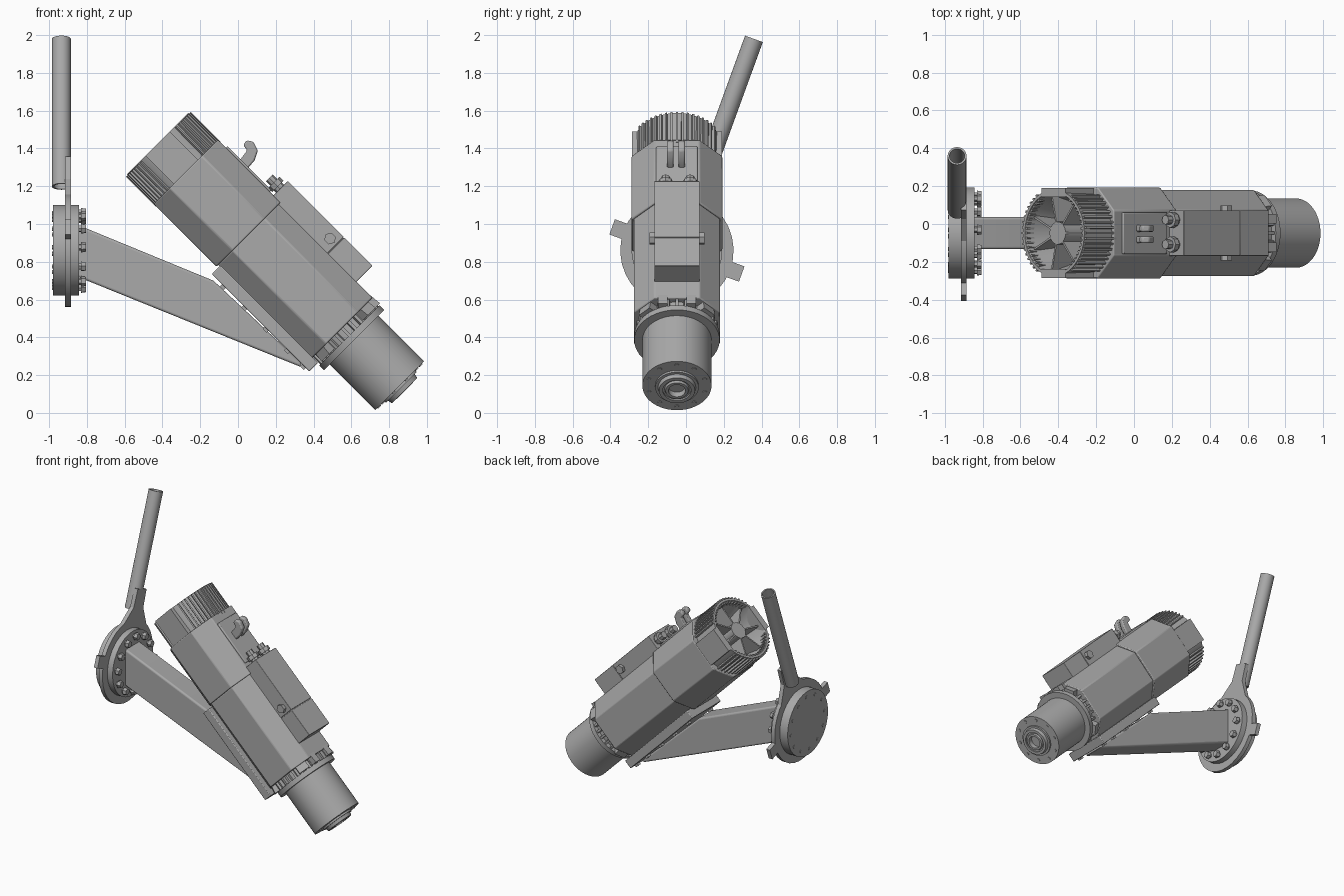
import bpy, bmesh
from math import sin, cos, pi, radians
from mathutils import Matrix, Vector

if "Cube" in bpy.data.objects:
    bpy.data.objects.remove(bpy.data.objects["Cube"])

grey = bpy.data.materials.new("machine grey")
grey.use_nodes = True
COLOUR = (0.4, 0.4, 0.4, 1)
grey.diffuse_color = COLOUR
grey.node_tree.nodes["Principled BSDF"].inputs["Base Color"].default_value = COLOUR

# Motor frame: local x runs down the shaft, z away from the mounting foot
MOTOR = Matrix.Translation((-0.425, -0.048, 1.425)) @ Matrix.Rotation(radians(45), 4, 'Y')
# Wheel frame: local z runs up the handle
WHEEL = Matrix.Translation((-0.91, -0.048, 0.86)) @ Matrix.Rotation(radians(-20), 4, 'X')
WORLD = Matrix.Identity(4)


def finish(name, bm, matrix, bevel=0, segments=2):
    bmesh.ops.recalc_face_normals(bm, faces=bm.faces)
    mesh = bpy.data.meshes.new(name)
    bm.to_mesh(mesh)
    bm.free()
    mesh.materials.append(grey)
    mesh.shade_smooth()
    mesh.set_sharp_from_angle(angle=radians(30))
    obj = bpy.data.objects.new(name, mesh)
    obj.matrix_world = matrix
    bpy.context.scene.collection.objects.link(obj)
    if bevel:
        mod = obj.modifiers.new("Bevel", 'BEVEL')
        mod.width, mod.segments, mod.limit_method = bevel, segments, 'ANGLE'
    return obj


def add_box(bm, x, y, z, turn=0):
    """Box between (min, max) pairs, turned about local x."""
    size = [b - a for a, b in (x, y, z)]
    mid = [(a + b) / 2 for a, b in (x, y, z)]
    m = Matrix.Rotation(turn, 4, 'X') @ Matrix.Translation(mid) @ Matrix.Diagonal((*size, 1))
    bmesh.ops.create_cube(bm, size=1, matrix=m)


def add_lathe(bm, profile, n=48, place=WORLD):
    """Spin (x, radius) points about local x; zero radius closes an end."""
    rings = []
    for x, r in profile:
        count = n if r else 1
        rings.append([bm.verts.new(place @ Vector((x, r * cos(2 * pi * i / n), r * sin(2 * pi * i / n))))
                      for i in range(count)])
    for a, b in zip(rings, rings[1:]):
        for i in range(n):
            j = (i + 1) % n
            loop = [a[i % len(a)], a[j % len(a)], b[j % len(b)], b[i % len(b)]]
            bm.faces.new(list(dict.fromkeys(loop)))


def add_prism(bm, outline, axis, low, high):
    """Extrude a 2D outline along 'X' (outline y,z) or 'Y' (outline x,z)."""
    def point(p, t):
        return (t, *p) if axis == 'X' else (p[0], t, p[1])
    a, b = [[bm.verts.new(point(p, t)) for p in outline] for t in (low, high)]
    bm.faces.new(a)
    bm.faces.new(b)
    for i in range(len(a)):
        j = (i + 1) % len(a)
        bm.faces.new((a[i], a[j], b[j], b[i]))


def lathe(name, profile, matrix, n=48):
    bm = bmesh.new()
    add_lathe(bm, profile, n)
    return finish(name, bm, matrix)


def boxes(name, items, matrix, bevel=0):
    bm = bmesh.new()
    for item in items:
        add_box(bm, *item)
    return finish(name, bm, matrix, bevel)


def cylinder(x0, x1, r):
    return [(x0, 0), (x0, r), (x1, r), (x1, 0)]


def octagon(h, c):
    return [(h, -c), (h, c), (c, h), (-c, h), (-h, c), (-h, -c), (-c, -h), (c, -h)]


# Octagonal housings: rear cover and stator body
for name, half, low, high in (("rear_cover", 0.24, 0.21, 0.68), ("motor_body", 0.228, 0.68, 1.38)):
    bm = bmesh.new()
    add_prism(bm, octagon(half, 0.12), 'X', low, high)
    finish(name, bm, MOTOR, 0.006)

# Round fan shroud, open at the rear
lathe("fan_shroud", [(0.23, 0.225), (0.0, 0.23), (0.0, 0.215), (0.2, 0.16), (0.2, 0)], MOTOR)
lathe("fan_hub", cylinder(0.03, 0.2, 0.06), MOTOR, 24)
boxes("fan_blades", [((0.03, 0.19), (-0.005, 0.005), (0.05, 0.195), 2 * pi * i / 7) for i in range(7)], MOTOR)

# Smooth shroud cheeks and cooling fins above and below
side = [(0.0, 0.22), (-0.09, 0.09)]
boxes("shroud_cheeks", [(side[0], (0.19, 0.238), side[1]), (side[0], (-0.238, -0.19), side[1])], MOTOR)
boxes("cooling_fins", [((0.004, 0.23), (-0.005, 0.005), (0.2, 0.243), base + radians(a))
                       for base in (0, pi) for a in range(-56, 57, 7)], MOTOR)

# Raised lid on the rear cover with a thin seam band behind it
boxes("cover_lid", [((0.27, 0.6), (-0.11, 0.11), (0.23, 0.252))], MOTOR, 0.006)

# Terminal box, its lid joint and hexagonal plug
boxes("terminal_box", [((0.626, 1.046), (-0.12, 0.12), (0.2, 0.347)),
                       ((1.05, 1.26), (-0.12, 0.12), (0.2, 0.347)),
                       ((1.04, 1.06), (-0.115, 0.115), (0.2, 0.342))], MOTOR, 0.003)
bm = bmesh.new()
for y in (-0.13, 0.13):
    add_lathe(bm, cylinder(-0.015, 0.015, 0.032), 6,
              Matrix.Translation((1.0, y, 0.29)) @ Matrix.Rotation(pi / 2, 4, 'Z'))
finish("box_plugs", bm, MOTOR)

# Cable glands at the rear of the terminal box
bm = bmesh.new()
for y in (-0.06, 0.07):
    add_lathe(bm, [(0.545, 0), (0.545, 0.025), (0.58, 0.025), (0.58, 0.042), (0.61, 0.042),
                   (0.61, 0.03), (0.64, 0.03), (0.64, 0)], 8, Matrix.Translation((0, y, 0.29)))
finish("cable_glands", bm, MOTOR)

# Pair of hooked lifting lugs on the cover
bm = bmesh.new()
hook = [(0.37, 0.24), (0.43, 0.24), (0.425, 0.3), (0.4, 0.35), (0.35, 0.365), (0.32, 0.345),
        (0.325, 0.315), (0.36, 0.31)]
for y in (-0.035, 0.025):
    add_prism(bm, hook, 'Y', y - 0.018, y + 0.018)
finish("lifting_lugs", bm, MOTOR, 0.008)

# Gearbox: neck, flange, drum and stepped hollow output
lathe("gearbox_neck", cylinder(1.36, 1.45, 0.195), MOTOR)
lathe("gearbox_flange", cylinder(1.435, 1.47, 0.226), MOTOR)
lathe("gearbox_drum", cylinder(1.46, 1.812, 0.183), MOTOR)
lathe("output_hub", [(1.8, 0.115), (1.825, 0.115), (1.825, 0.1), (1.848, 0.095), (1.848, 0.075),
                     (1.838, 0.075), (1.838, 0.065), (1.85, 0.06), (1.85, 0.045), (1.815, 0.045),
                     (1.815, 0)], MOTOR)
bm = bmesh.new()
for i in range(10):
    spot = Matrix.Rotation(2 * pi * i / 10, 4, 'X') @ Matrix.Translation((0, 0, 0.155))
    add_lathe(bm, cylinder(1.8, 1.817, 0.012), 8, spot)
finish("output_bolts", bm, MOTOR)
boxes("neck_ribs", [((1.36, 1.44), (-0.008, 0.008), (0.18, 0.218), 2 * pi * i / 28)
                    for i in range(28)], MOTOR)

# Tapered corner lugs and top wedge joining the body to the flange
bm = bmesh.new()
for i in range(4):
    geom = len(bm.verts)
    add_prism(bm, [(1.27, 0.22), (1.43, 0.245), (1.43, 0.18), (1.27, 0.18)], 'Y', -0.04, 0.04)
    bm.verts.ensure_lookup_table()
    bmesh.ops.rotate(bm, verts=bm.verts[geom:], cent=(0, 0, 0),
                     matrix=Matrix.Rotation(pi / 4 + i * pi / 2, 3, 'X'))
add_prism(bm, [(1.28, 0.22), (1.43, 0.235), (1.43, 0.18), (1.28, 0.18)], 'Y', -0.1, -0.05)
add_prism(bm, [(1.28, 0.22), (1.43, 0.235), (1.43, 0.18), (1.28, 0.18)], 'Y', 0.05, 0.1)
finish("flange_lugs", bm, MOTOR)

# Mounting foot with bolts along both edges
boxes("mounting_foot", [((0.69, 1.42), (-0.17, 0.17), (-0.285, -0.22))], MOTOR, 0.005)
boxes("foot_bolts", [((s - 0.014, s + 0.014), (y - 0.014, y + 0.014), (-0.3, -0.27))
                     for s in (0.78, 0.94, 1.1, 1.26, 1.38) for y in (-0.13, 0.13)], MOTOR)

# Support arm between the foot and the wheel
bm = bmesh.new()
add_prism(bm, [(-0.86, 1.0), (-0.13, 0.7), (0.33, 0.27), (0.34, 0.24), (-0.86, 0.725)],
          'Y', -0.133, 0.037)
finish("support_arm", bm, WORLD, 0.03, 4)

# Wheel drum, lever disc and clamp bolts
lathe("wheel_drum", cylinder(-0.07, 0.068, 0.24), WHEEL)
lathe("lever_disc", cylinder(-0.005, 0.025, 0.3), WHEEL, 32)
bm = bmesh.new()
for i in range(12):
    spot = Matrix.Rotation(2 * pi * (i + 0.5) / 12, 4, 'X') @ Matrix.Translation((0, 0, 0.2))
    add_lathe(bm, [(0.06, 0), (0.06, 0.018), (0.08, 0.018), (0.08, 0.028), (0.105, 0.024), (0.105, 0)], 6, spot)
    add_lathe(bm, cylinder(-0.074, -0.06, 0.012), 6, spot)
finish("wheel_bolts", bm, WHEEL)

# Side tabs, tapered lever plate and tubular handle
boxes("lever_tabs", [((-0.005, 0.025), (0.27, 0.365), (-0.043, 0.043)),
                     ((-0.005, 0.025), (-0.365, -0.27), (-0.043, 0.043))], WHEEL)
bm = bmesh.new()
add_prism(bm, [(-0.15, 0.25), (0.15, 0.25), (0.06, 0.38), (0.055, 0.51), (-0.055, 0.51), (-0.06, 0.38)],
          'X', -0.005, 0.025)
finish("lever_plate", bm, WHEEL)
upright = WHEEL @ Matrix.Translation((-0.025, 0, 0)) @ Matrix.Rotation(-pi / 2, 4, 'Y')
lathe("handle_tube", [(0.36, 0.04), (0.36, 0.05), (1.192, 0.05), (1.192, 0.04), (0.36, 0.04)], upright, 24)
